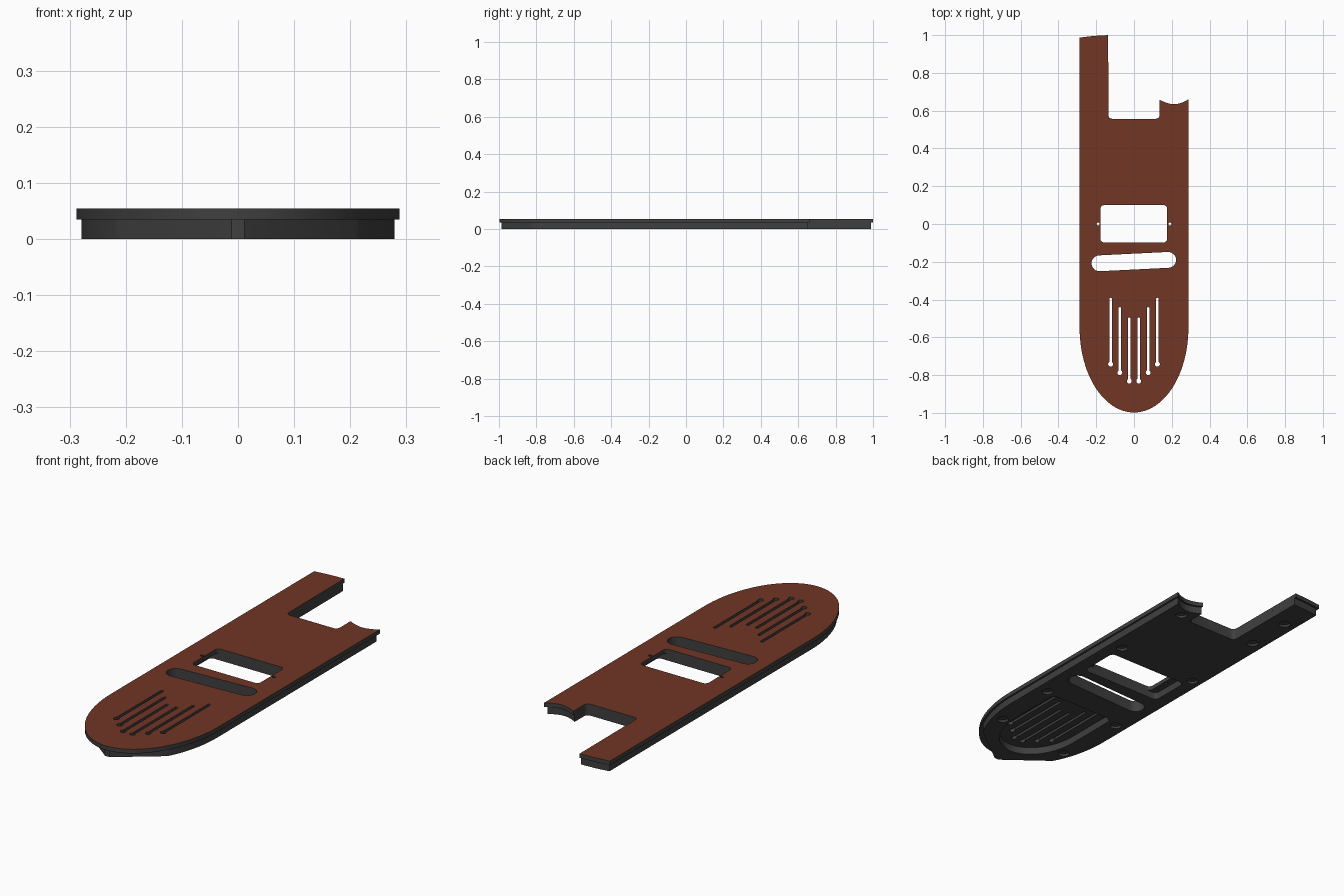
import bpy, bmesh, math
from math import pi, sin, cos

if "Cube" in bpy.data.objects:
    bpy.data.objects.remove(bpy.data.objects["Cube"])


def material(name, rgb):
    m = bpy.data.materials.new(name)
    m.diffuse_color = (*rgb, 1)
    m.use_nodes = True
    m.node_tree.nodes["Principled BSDF"].inputs["Base Color"].default_value = m.diffuse_color
    return m


GREY = material("dark_grey", (0.05, 0.05, 0.05))
BROWN = material("red_brown", (0.165, 0.037, 0.018))


def arc(cx, cy, rx, a0, a1, n=8, ry=None):
    """Points on an arc, angles in degrees."""
    ry = rx if ry is None else ry
    out = []
    for i in range(n + 1):
        a = math.radians(a0 + (a1 - a0) * i / n)
        out.append((cx + rx * cos(a), cy + ry * sin(a)))
    return out


def circle(x, y, r, n=20):
    return arc(x, y, r, 0, 360, n)[:-1]


def round_rect(x0, x1, y0, y1, r):
    return (arc(x1 - r, y1 - r, r, 0, 90, 5) + arc(x0 + r, y1 - r, r, 90, 180, 5)
            + arc(x0 + r, y0 + r, r, 180, 270, 5) + arc(x1 - r, y0 + r, r, 270, 360, 5))


def slab(name, loops, z0, z1):
    """Fill an outline with holes and give it thickness."""
    cu = bpy.data.curves.new(name, 'CURVE')
    cu.dimensions = '2D'
    cu.fill_mode = 'BOTH'
    cu.extrude = (z1 - z0) / 2
    for pts in loops:
        sp = cu.splines.new('POLY')
        sp.points.add(len(pts) - 1)
        for p, (x, y) in zip(sp.points, pts):
            p.co = (x, y, 0, 1)
        sp.use_cyclic_u = True
    tmp = bpy.data.objects.new(name + "_curve", cu)
    bpy.context.collection.objects.link(tmp)
    bpy.context.view_layer.update()
    dg = bpy.context.evaluated_depsgraph_get()
    me = bpy.data.meshes.new_from_object(tmp.evaluated_get(dg))
    bpy.data.objects.remove(tmp)
    bm = bmesh.new()
    bm.from_mesh(me)
    bmesh.ops.translate(bm, verts=bm.verts, vec=(0, 0, (z0 + z1) / 2))
    bmesh.ops.remove_doubles(bm, verts=bm.verts, dist=1e-5)
    bmesh.ops.recalc_face_normals(bm, faces=bm.faces)
    for f in bm.faces:
        f.smooth = False
    bm.to_mesh(me)
    bm.free()
    me.name = name
    me.materials.clear()
    me.materials.append(GREY)
    ob = bpy.data.objects.new(name, me)
    bpy.context.collection.objects.link(ob)
    return ob


def tail(w, inset):
    """Rear end: concave short arm, rounded notch and long arm."""
    pts = [(w, 0.66 - inset)]
    for i in range(1, 9):                          # concave end of short arm
        t = i / 8
        pts.append((w + (0.135 - w) * t, 0.658 - inset - 0.024 * sin(pi * t)))
    pts += arc(0.115, 0.577, 0.02, 0, -90, 5)      # notch corners
    pts += arc(-0.115, 0.577, 0.02, -90, -180, 5)
    pts += [(-0.137, 1.0 - inset), (-0.21, 0.996 - inset), (-w, 0.987 - inset)]
    return pts


# Shared openings
slanted_slot = (arc(0.181, -0.19, 0.042, -87, 93, 12)
                + arc(-0.183, -0.208, 0.042, 93, 273, 12))


def keyhole(x, top, bottom):
    r, h = 0.013, 0.007
    a = math.degrees(math.asin(h / r))
    return (arc(x, top - h, h, 0, 180, 6)
            + arc(x, bottom + r, r, 90 + a, 450 - a, 14))


vents = []
for x, top, bottom in ((0.025, -0.495, -0.845), (0.075, -0.44, -0.80), (0.124, -0.39, -0.755)):
    vents += [keyhole(s * x, top, bottom) for s in (-1, 1)]

# Top plate, brown on its upper face
W = 0.288
plate_outline = tail(W, 0) + arc(0, -0.55, W, 180, 360, 48, 0.448)
window = round_rect(-0.178, 0.176, -0.098, 0.1, 0.02)
pin_holes = [circle(s * 0.19, 0, 0.008, 12) for s in (-1, 1)]
plate = slab("top_plate", [plate_outline, window, slanted_slot] + vents + pin_holes, 0.035, 0.055)
plate.data.materials.append(BROWN)
for f in plate.data.polygons:
    if f.normal.z > 0.9:
        f.material_index = 1

# Lower body: narrower, with flat cuts beside a small nose tip
B = 0.279
side = arc(0, -0.55, B, 180, 221, 14, 0.435)
nose = side + [(-0.012, -0.987)]
nose += [(-x, y) for x, y in reversed(nose)]
body_outline = tail(B, 0.01) + nose
vent_pocket = (arc(0, -0.65, 0.175, 180, 360, 32, 0.24)
               + arc(0.145, -0.40, 0.03, 0, 90, 5) + arc(-0.145, -0.40, 0.03, 90, 180, 5))
wide_window = round_rect(-0.215, 0.215, -0.098, 0.1, 0.02)
feet = [(0.2, 0.58), (0.215, 0.17), (0.22, -0.36), (0.212, -0.69), (-0.23, 0.145),
        (-0.225, -0.4), (-0.22, 0.59), (-0.22, 0.82), (-0.205, -0.75)]
foot_holes = [circle(x, y, 0.026) for x, y in feet]
body = slab("lower_body", [body_outline, vent_pocket, wide_window, slanted_slot] + foot_holes,
            0, 0.035)

# Drop the hidden cap where the body meets the plate
bm = bmesh.new()
bm.from_mesh(body.data)
bmesh.ops.delete(bm, geom=[f for f in bm.faces if f.normal.z > 0.9], context='FACES')
bm.to_mesh(body.data)
bm.free()

# Shallow floors of the round foot recesses
for i, (x, y) in enumerate(feet):
    slab(f"foot_recess_floor_{i + 1}", [circle(x, y, 0.026)], 0.012, 0.014)

# Smooth curved walls, keep hard edges
bpy.ops.object.select_all(action='DESELECT')
for ob in (plate, body):
    ob.select_set(True)
bpy.context.view_layer.objects.active = plate
bpy.ops.object.shade_smooth_by_angle(angle=math.radians(30))
